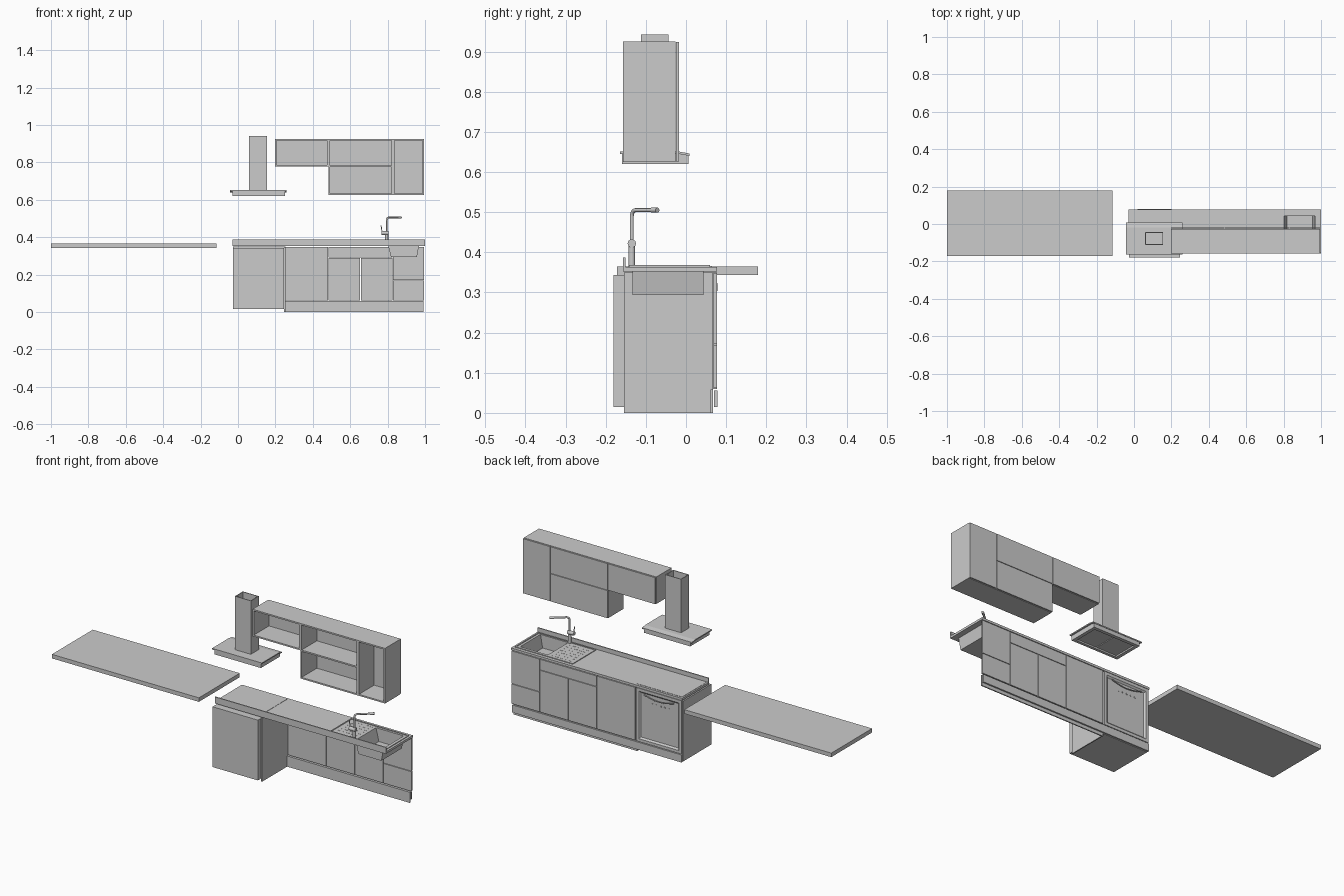
import bpy, bmesh, math
from mathutils import Vector

if "Cube" in bpy.data.objects:
    bpy.data.objects.remove(bpy.data.objects["Cube"])


def mesh_object(name, bm):
    bmesh.ops.recalc_face_normals(bm, faces=bm.faces)
    me = bpy.data.meshes.new(name)
    bm.to_mesh(me)
    bm.free()
    ob = bpy.data.objects.new(name, me)
    bpy.context.collection.objects.link(ob)
    return ob


def add_box(bm, x0, x1, y0, y1, z0, z1):
    vs = bmesh.ops.create_cube(bm, size=1)['verts']
    for v in vs:
        v.co = ((x0 + x1) / 2 + v.co.x * (x1 - x0),
                (y0 + y1) / 2 + v.co.y * (y1 - y0),
                (z0 + z1) / 2 + v.co.z * (z1 - z0))
    return vs


def boxes(name, *dims):
    bm = bmesh.new()
    for d in dims:
        add_box(bm, *d)
    return mesh_object(name, bm)


def ring(name, x0, x1, y0, y1, z0, z1, hx0, hx1, hy0, hy1):
    """Rectangular slab with a rectangular through-hole."""
    bm = bmesh.new()
    outer = [(x0, y0), (x1, y0), (x1, y1), (x0, y1)]
    inner = [(hx0, hy0), (hx1, hy0), (hx1, hy1), (hx0, hy1)]
    loops = [[bm.verts.new((x, y, z)) for x, y in pts]
             for pts, z in ((outer, z0), (outer, z1), (inner, z1), (inner, z0))]
    for a, b in zip(loops, loops[1:] + loops[:1]):
        for i in range(4):
            j = (i + 1) % 4
            bm.faces.new((a[i], a[j], b[j], b[i]))
    return mesh_object(name, bm)


def tube(name, pts, r):
    cu = bpy.data.curves.new(name, 'CURVE')
    cu.dimensions = '3D'
    cu.bevel_depth = r
    cu.bevel_resolution = 3
    cu.use_fill_caps = True
    sp = cu.splines.new('POLY')
    sp.points.add(len(pts) - 1)
    for p, c in zip(sp.points, pts):
        p.co = (*c, 1)
    sp.use_smooth = True
    ob = bpy.data.objects.new(name, cu)
    bpy.context.collection.objects.link(ob)
    return ob


# Free-standing table top
boxes("table_top", (-1, -0.115, -0.172, 0.179, 0.343, 0.365))

# Oven body and the side panel of the base units
boxes("oven_body", (-0.027, 0.246, -0.18, 0.066, 0.015, 0.343))
boxes("base_side_panel", (0.247, 0.253, -0.155, 0.067, 0, 0.35))

# Base doors and drawer fronts
g = 0.0015
fronts = [(0.253, 0.483, 0.06, 0.35), (0.483, 0.655, 0.06, 0.29),
          (0.655, 0.827, 0.06, 0.29), (0.483, 0.827, 0.29, 0.35),
          (0.827, 0.997, 0.06, 0.17), (0.827, 0.997, 0.17, 0.35)]
for i, (x0, x1, z0, z1) in enumerate(fronts):
    boxes(f"base_front_{i + 1}", (x0 + g, x1 - g, 0.068, 0.077, z0 + g, z1 - g))
boxes("plinth", (0.25, 0.992, 0.061, 0.067, 0, 0.058),
      (-0.027, 0.992, 0.07, 0.078, 0.015, 0.056))

# Worktop with sink opening, and upstand along the wall
BX0, BX1, BY0, BY1 = 0.80, 0.97, -0.133, 0.043
ring("worktop", -0.03, 1, -0.155, 0.077, 0.352, 0.364, BX0, BX1, BY0, BY1)
boxes("upstand", (-0.03, 1, -0.157, -0.151, 0.352, 0.387))
boxes("hob_plate", (-0.022, 0.25, -0.14, 0.065, 0.364, 0.3655))

# Sink plate, raised rim, drainer dashes
ring("sink_plate", 0.64, 0.988, -0.142, 0.06, 0.364, 0.3655, BX0, BX1, BY0, BY1)
ring("sink_rim", 0.64, 0.988, -0.142, 0.06, 0.3655, 0.368, 0.646, 0.982, -0.136, 0.054)
dashes = []
for i in range(5):
    for j in range(7):
        x, y = 0.665 + i * 0.026, -0.115 + j * 0.025
        dashes.append((x, x + 0.014, y, y + 0.004, 0.3655, 0.3663))
boxes("drainer_dashes", *dashes)

# Sink bowl: tapered open box
bm = bmesh.new()
vs = add_box(bm, BX0, BX1, BY0, BY1, 0.294, 0.3655)
for v in vs:
    if v.co.z < 0.3:
        v.co.x += 0.018 if v.co.x < 0.88 else -0.014
top = [f for f in bm.faces if min(v.co.z for v in f.verts) > 0.35]
bmesh.ops.delete(bm, geom=top, context='FACES')
bowl = mesh_object("sink_bowl", bm)
sol = bowl.modifiers.new("wall", 'SOLIDIFY')
sol.thickness = 0.002

# Tap: body, bent spout, side lever
tx, ty = 0.795, -0.135
tube("tap_body", [(tx, ty, 0.364), (tx, ty, 0.42)], 0.0085)
bend = []
d = Vector((0.77, 0.64, 0)).normalized()
for k in range(7):
    a = k / 6 * math.pi / 2
    p = Vector((tx, ty, 0.49)) + d * 0.015 * (1 - math.cos(a))
    bend.append((p.x, p.y, 0.49 + 0.015 * math.sin(a)))
end = Vector((tx, ty, 0.505)) + d * 0.10
tube("tap_spout", [(tx, ty, 0.42)] + bend + [tuple(end)], 0.005)
tube("tap_nozzle", [tuple(end - d * 0.022), tuple(end)], 0.0065)
tube("tap_lever_stub", [(tx + 0.01, ty, 0.422), (tx - 0.028, ty, 0.422)], 0.0105)
tube("tap_lever", [(tx - 0.024, ty, 0.422), (tx - 0.03, ty, 0.462)], 0.0025)

# Oven door: frame stepping into a recessed panel
bm = bmesh.new()
add_box(bm, -0.026, 0.246, 0.066, 0.077, 0.06, 0.35)
face = max(bm.faces, key=lambda f: f.calc_center_median().y)
bmesh.ops.inset_region(bm, faces=[face], thickness=0.022)
bmesh.ops.inset_region(bm, faces=[face], thickness=0.012, depth=-0.008)
mesh_object("oven_door", bm)
arc = [(0.02 + 0.18 * t / 10, 0.076, 0.322 - 0.016 * math.sin(math.pi * t / 10))
       for t in range(11)]
tube("oven_handle", arc, 0.003)
boxes("oven_buttons", *[(0.05 + i * 0.025, 0.057 + i * 0.025, 0.068, 0.0715, 0.278, 0.284)
                        for i in range(5)])

# Extractor hood: sloped body with open underside, top plate, filters
body = ring("hood_body", -0.03, 0.25, -0.16, 0.006, 0.62, 0.645,
            -0.012, 0.232, -0.145, -0.012)
bm = bmesh.new()
vs = add_box(bm, -0.042, 0.258, -0.164, 0.009, 0.645, 0.651)
bmesh.ops.bisect_plane(bm, geom=bm.verts[:] + bm.edges[:] + bm.faces[:],
                       plane_co=(0, -0.018, 0), plane_no=(0, 1, 0))
for v in bm.verts:
    if v.co.y > 0:
        v.co.z -= 0.005
mesh_object("hood_top_plate", bm)
boxes("hood_filters", (-0.012, 0.108, -0.145, -0.012, 0.628, 0.632),
      (0.112, 0.232, -0.145, -0.012, 0.628, 0.632))
ring("hood_chimney", 0.06, 0.156, -0.112, -0.044, 0.65, 0.942,
     0.064, 0.152, -0.108, -0.048)

# Wall cabinets: open-backed carcasses with doors on the room side
T = 0.008
for n, x0, x1, z0, shelf in (("left", 0.197, 0.485, 0.778, None),
                             ("middle", 0.485, 0.83, 0.625, 0.778),
                             ("right", 0.83, 0.995, 0.625, None)):
    z1, ya, yb = 0.925, -0.157, -0.026
    parts = [(x0, x0 + T, ya, yb, z0, z1), (x1 - T, x1, ya, yb, z0, z1),
             (x0 + T, x1 - T, ya, yb, z0, z0 + T), (x0 + T, x1 - T, ya, yb, z1 - T, z1)]
    if shelf:
        parts.append((x0 + T, x1 - T, ya, yb, shelf - T / 2, shelf + T / 2))
    boxes(f"wall_cabinet_{n}", *parts)
    levels = [z0, shelf, z1] if shelf else [z0, z1]
    for i, (a, b) in enumerate(zip(levels, levels[1:])):
        boxes(f"wall_door_{n}_{i + 1}", (x0 + g, x1 - g, -0.025, -0.018, a + g, b - g))
